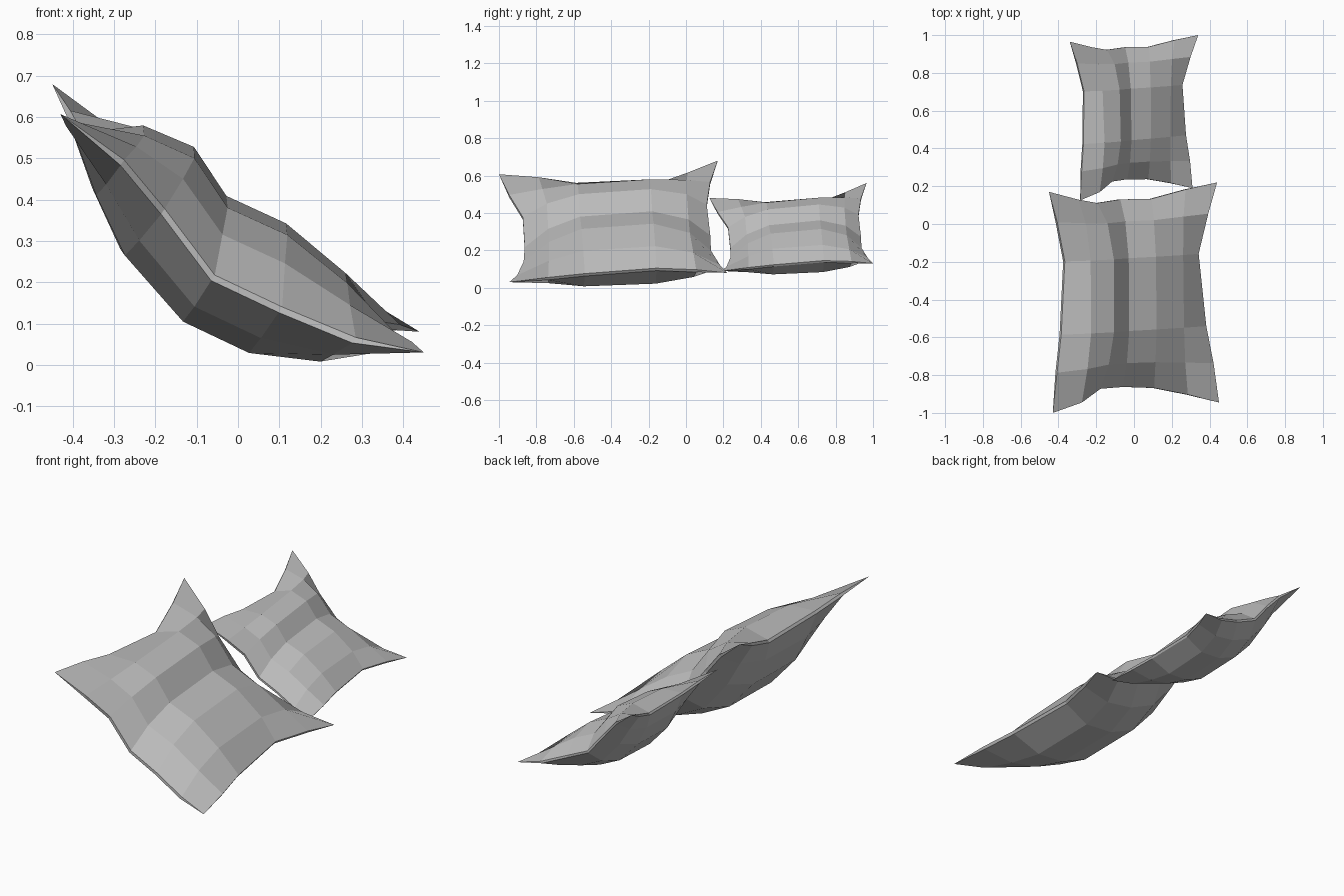
import bpy
import bmesh
from mathutils import Vector

cube = bpy.data.objects.get("Cube")
if cube:
    bpy.data.objects.remove(cube)

fabric = bpy.data.materials.new("grey fabric")
fabric.use_nodes = True
GREY = (0.5, 0.5, 0.5, 1)
fabric.diffuse_color = GREY
fabric.node_tree.nodes["Principled BSDF"].inputs["Base Color"].default_value = GREY

# Cross-sections: (fraction across, height off the corner line)
SEAM = [(0, 0), (.18, -.016), (.32, -.061), (.5, -.129), (.67, -.104), (.85, -.068), (1, 0)]
TOP = [(.12, -.06), (.207, .055), (.33, .08), (.453, .025), (.6, .05), (.775, .03), (.9, -.03)]
BOTTOM = [(.12, -.06), (.19, -.14), (.32, -.225), (.515, -.28), (.68, -.255), (.825, -.175), (.9, -.03)]
# Inward pull of the front and back seams
PULL_FRONT = [0, .045, .11, .11, .095, .05, 0]
PULL_BACK = [0, .05, .075, .065, .07, .03, 0]
# Rows from front to back: position, side seam bend, fullness
ROWS = [(0, 0, 0), (.18, .3, .6), (.35, .65, .95), (.68, 1, 1), (.86, .5, .65), (1, 0, 0)]
HEM = .016


def pillow(name, corners, scale):
    fl, fr, bl, br = map(Vector, corners)
    bm = bmesh.new()
    last_row, last_col = len(ROWS) - 1, len(SEAM) - 1

    def sheet(profile, lift):
        grid = []
        for r, (v, bend, full) in enumerate(ROWS):
            left, right = fl.lerp(bl, v), fr.lerp(br, v)
            across = right - left
            normal = Vector((-across.z, 0, across.x)).normalized()
            line = []
            for c in range(last_col + 1):
                edge = c in (0, last_col)
                u, h = Vector(SEAM[c]).lerp(Vector(profile[c]), bend if edge else full)
                p = left + across * u + normal * h * scale
                fade = {0: 1, 1: .25}
                p.y += scale * PULL_FRONT[c] * fade.get(r, 0)
                p.y -= scale * PULL_BACK[c] * fade.get(last_row - r, 0)
                if (edge or r in (0, last_row)) and not (edge and r in (0, last_row)):
                    p += normal * lift * scale
                line.append(bm.verts.new(p))
            grid.append(line)
        return grid

    top, bottom = sheet(TOP, HEM / 2), sheet(BOTTOM, -HEM / 2)
    for r in range(last_row):
        for c in range(last_col):
            for g in (top, bottom):
                quad = [g[r][c], g[r][c + 1], g[r + 1][c + 1], g[r + 1][c]]
                bm.faces.new(quad if g is top else quad[::-1])

    # Narrow hem joining both sheets
    def rim(g):
        return (g[0][:-1] + [row[-1] for row in g[:-1]]
                + g[-1][:0:-1] + [row[0] for row in g[:0:-1]])
    a, b = rim(top), rim(bottom)
    for i in range(len(a)):
        j = (i + 1) % len(a)
        bm.faces.new([a[j], a[i], b[i], b[j]])
    bmesh.ops.remove_doubles(bm, verts=bm.verts, dist=.0005)
    bmesh.ops.recalc_face_normals(bm, faces=bm.faces)

    mesh = bpy.data.meshes.new(name)
    bm.to_mesh(mesh)
    bm.free()
    mesh.materials.append(fabric)
    bpy.context.collection.objects.link(bpy.data.objects.new(name, mesh))


pillow("large_pillow", [(-.43, -1, .607), (.45, -.945, .03),
                        (-.45, .17, .68), (.44, .22, .08)], 1)
pillow("small_pillow", [(-.285, .125, .48), (.31, .19, .09),
                        (-.34, .965, .56), (.34, 1, .13)], .72)
